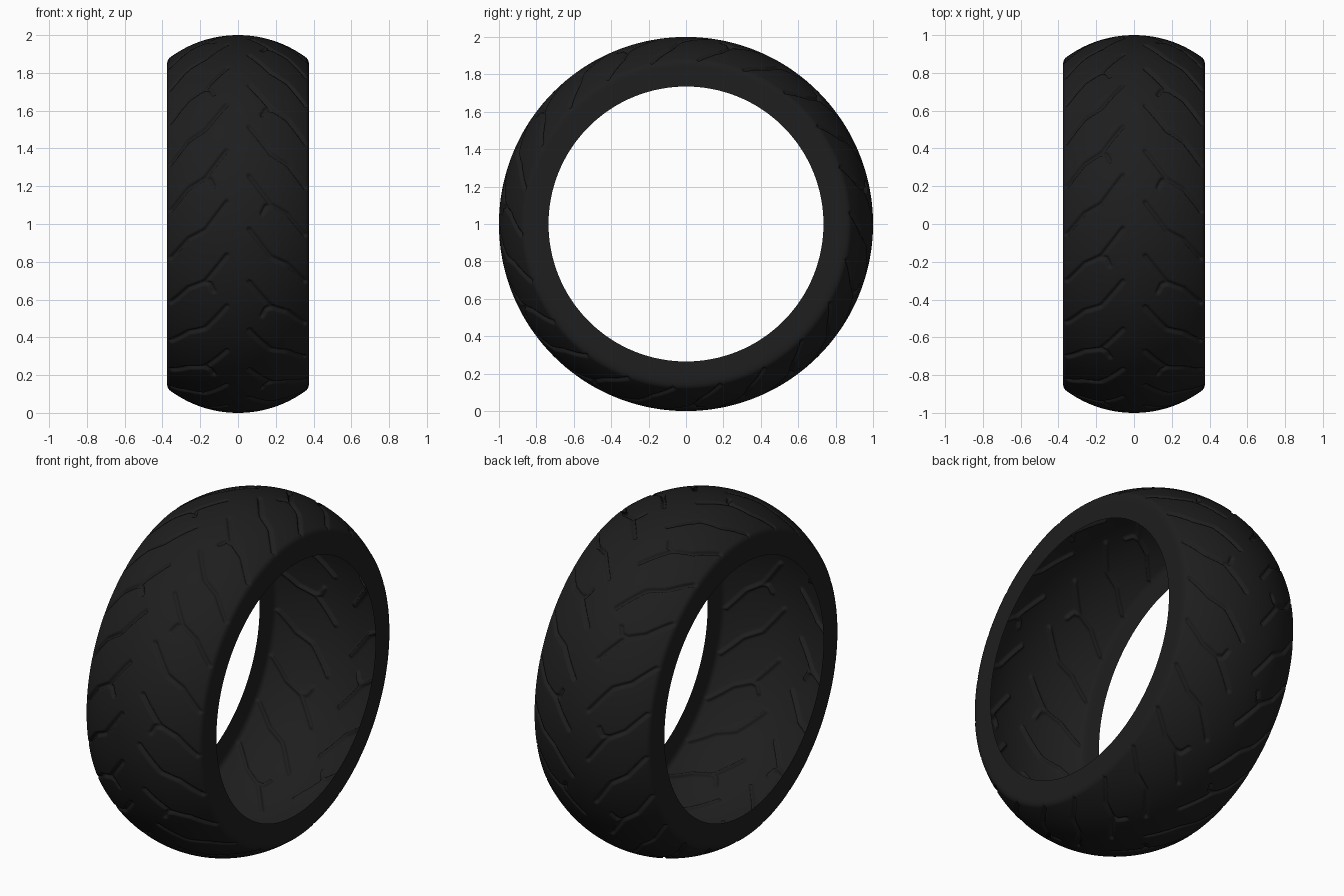
import bpy
import bmesh
from math import sin, cos, asin, radians, pi, hypot

if "Cube" in bpy.data.objects:
    bpy.data.objects.remove(bpy.data.objects["Cube"])

R_CROWN = 0.606          # radius of the rounded tread cross-section
PAIRS = 11               # the tread pattern repeats 11 times around
COLS = 76                # mesh columns in one repeat
ROWS = 104               # mesh rows across the tread
EDGE = 0.365             # half width of the curved tread
PERIOD = 360 / PAIRS
R_MEAN = 0.96            # used to unroll the tread for distances
CORE, HALF, DEPTH = 0.004, 0.014, 0.016

# One groove: (distance from centre line, angle offset in degrees)
MAIN = [(0.06, 0), (0.175, -8.7), (0.265, -11.6), (0.357, -18.5)]
STUB = [(0.185, -9.0), (0.148, -9.2), (0.128, -11.6)]


def unroll(x, deg):
    return R_CROWN * asin(x / R_CROWN), radians(deg) * R_MEAN


def segments(path, side, start):
    pts = [unroll(side * x, start + a) for x, a in path]
    return list(zip(pts, pts[1:]))


# Grooves of one repeat: plain and forked, right side shifted half a step
base = []
for side, start in ((-1, 6.8), (1, -1.6)):
    base += segments(MAIN, side, start)
    base += segments(MAIN, side, start + PERIOD / 2)
    base += segments(STUB, side, start + PERIOD / 2)
step = radians(PERIOD) * R_MEAN
grooves = [((a[0], a[1] + k * step), (b[0], b[1] + k * step))
           for a, b in base for k in (-1, 0, 1)]


def distance(p, seg):
    (ax, ay), (bx, by) = seg
    dx, dy = bx - ax, by - ay
    t = ((p[0] - ax) * dx + (p[1] - ay) * dy) / (dx * dx + dy * dy)
    t = min(1, max(0, t))
    return hypot(p[0] - ax - t * dx, p[1] - ay - t * dy)


def groove_depth(p, near):
    d = min((distance(p, s) for s in near), default=1)
    t = min(1, max(0, (HALF - d) / (HALF - CORE)))
    return DEPTH * t * t * (3 - 2 * t)


# Tread cross-section as (x, radius, normal x, normal r, depth per column)
SHOULDER = [(0.3715, 0.866), (0.375, 0.852), (0.375, 0.83), (0.375, 0.735)]
profile = [(-x, r, 0, 0, None) for x, r in reversed(SHOULDER)]
half_arc = asin(EDGE / R_CROWN)
for i in range(ROWS + 1):
    a = half_arc * (2 * i / ROWS - 1)
    s = a * R_CROWN
    near = [g for g in grooves
            if min(g[0][0], g[1][0]) - HALF < s < max(g[0][0], g[1][0]) + HALF]
    depths = [groove_depth((s, step * c / COLS), near) for c in range(COLS)]
    profile.append((R_CROWN * sin(a), 1 - R_CROWN + R_CROWN * cos(a),
                    sin(a), cos(a), depths))
profile += [(x, r, 0, 0, None) for x, r in SHOULDER]

# Spin the profile into a hollow tyre
bm = bmesh.new()
total = PAIRS * COLS
rings = []
for c in range(total):
    ang = 2 * pi * c / total
    ring = []
    for x, r, nx, nr, depths in profile:
        d = depths[c % COLS] if depths else 0
        rr = r - nr * d
        ring.append(bm.verts.new((x - nx * d, -rr * cos(ang), 1 + rr * sin(ang))))
    rings.append(ring)
for c in range(total):
    a, b = rings[c], rings[(c + 1) % total]
    for i in range(len(profile) - 1):
        bm.faces.new((a[i], a[i + 1], b[i + 1], b[i])).smooth = True
bmesh.ops.recalc_face_normals(bm, faces=bm.faces)
# keep the outside of the tyre facing outwards
bm.faces.ensure_lookup_table()
f = bm.faces[len(profile) // 2]
if f.normal.y > 0:
    bmesh.ops.reverse_faces(bm, faces=bm.faces)

mesh = bpy.data.meshes.new("tyre")
bm.to_mesh(mesh)
bm.free()
tyre = bpy.data.objects.new("tyre", mesh)
bpy.context.collection.objects.link(tyre)

# Black rubber
rubber = bpy.data.materials.new("rubber")
rubber.diffuse_color = (0.013, 0.013, 0.013, 1)
rubber.use_nodes = True
rubber.node_tree.nodes["Principled BSDF"].inputs["Base Color"].default_value = rubber.diffuse_color
mesh.materials.append(rubber)
